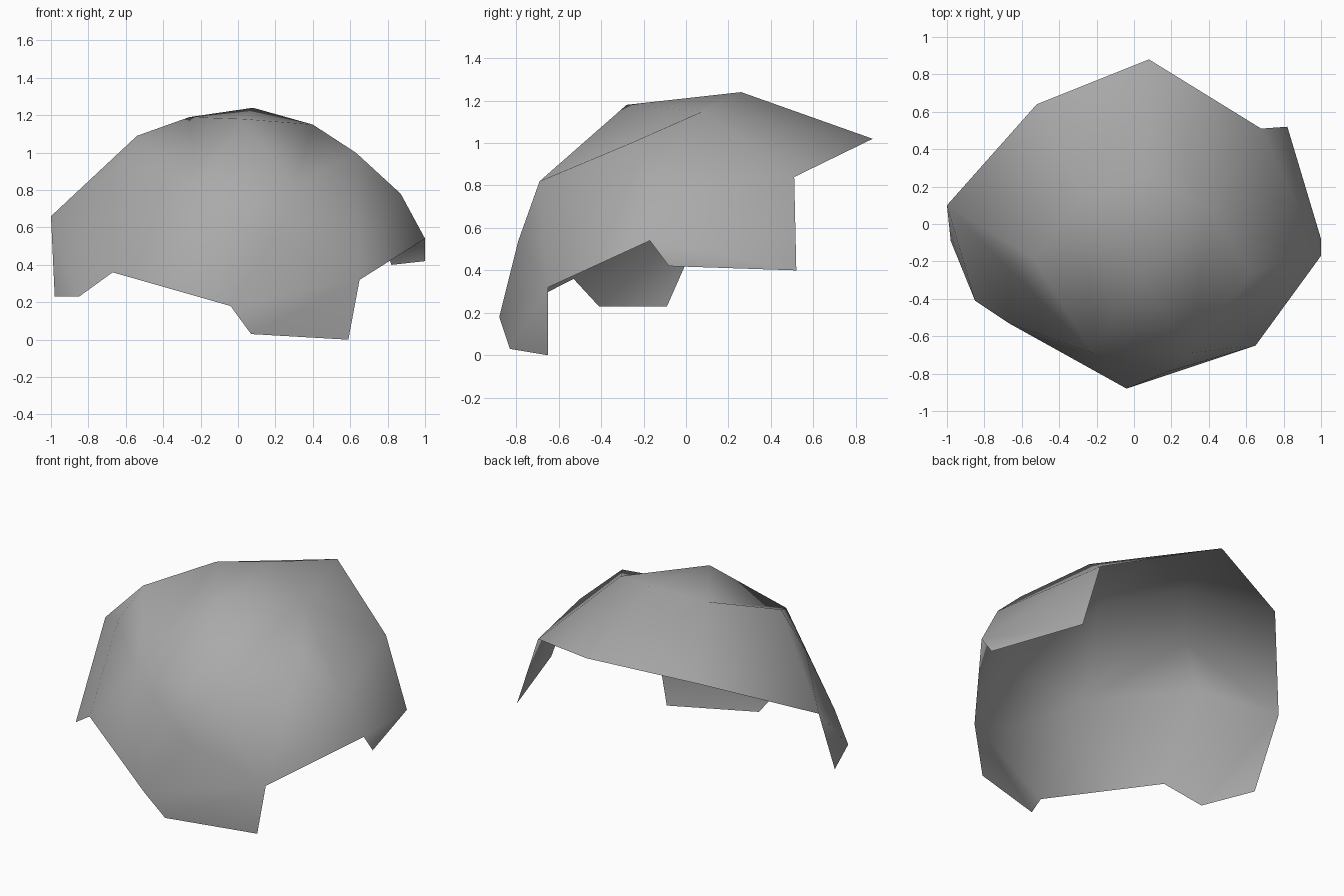
import bpy
import bmesh
from math import atan2, hypot
from mathutils import Vector
from mathutils.geometry import delaunay_2d_cdt

default_cube = bpy.data.objects.get("Cube")
if default_cube:
    bpy.data.objects.remove(default_cube, do_unlink=True)

# One plain grey for the whole shell
grey = bpy.data.materials.new("stone grey")
grey.use_nodes = True
colour = (0.4, 0.4, 0.4, 1.0)
grey.diffuse_color = colour
grey.node_tree.nodes["Principled BSDF"].inputs["Base Color"].default_value = colour

# Broken rim, running counter-clockwise seen from above
back_rim = dict(back_left=(.68, .51, .84), back_tip=(.08, .88, 1.02), back_right=(-.52, .64, .93))
right_flap = dict(right_start=(-1, .1, .66), right_low_a=(-.98, -.09, .23),
                  right_low_b=(-.85, -.41, .23), right_end=(-.67, -.53, .36))
front_flap = dict(front_start=(-.04, -.88, .18), front_low_a=(.07, -.83, .03),
                  front_low_b=(.59, -.65, 0), front_end=(.65, -.65, .32))
left_flap = dict(left_start=(1, -.17, .54), left_low_a=(1, -.08, .42), left_low_b=(.82, .52, .4))
rim = back_rim | right_flap | front_flap | left_flap

# Dome points inside the rim
crown = dict(top=(.08, .26, 1.24), crown_right=(-.26, .15, 1.19),
             crown_front=(.03, -.28, 1.18), crown_left=(.4, .08, 1.15))
shoulders = dict(shoulder_right=(-.54, -.18, 1.09), shoulder_left=(.63, -.26, 1),
                 side_right=(-.68, -.23, .85), side_left=(.87, -.18, .78))
brow = dict(brow_right=(-.22, -.69, .82), brow_left=(.3, -.69, .82), brow_low=(.18, -.79, .54))
dome = rim | crown | shoulders | brow
names = list(dome)
points = [Vector(p) for p in dome.values()]

# Creases that must follow an edge: flap hinges, then ridges of the dome
creases = [
    ("back_left", "left_start"), ("left_start", "left_low_b"),
    ("right_start", "right_end"), ("front_start", "front_end"),
    ("back_tip", "crown_left"), ("back_tip", "crown_right"),
    ("crown_right", "crown_front"), ("crown_front", "crown_left"),
    ("crown_right", "shoulder_right"), ("crown_right", "brow_right"),
    ("crown_front", "brow_right"), ("crown_left", "brow_left"),
    ("crown_front", "brow_left"), ("shoulder_left", "brow_left"),
    ("right_start", "side_right"),
]
crease_edges = [(names.index(a), names.index(b)) for a, b in creases]


def unroll(point):
    """Flatten a dome point by its angle away from the crown."""
    reach = hypot(point.x, point.y)
    angle = atan2(reach, point.z - 0.2)
    return Vector((point.x, point.y)) * (angle / reach)


# Triangulate the unrolled dome within its rim
flat = [unroll(p) for p in points]
result = delaunay_2d_cdt(flat, crease_edges, [list(range(len(rim)))], 1, 1e-5)
triangles, sources = result[2], result[3]

bm = bmesh.new()
shell_verts = [bm.verts.new(points[s[0]]) for s in sources]
for triangle in triangles:
    face = bm.faces.new([shell_verts[i] for i in triangle])
    face.smooth = True

mesh = bpy.data.meshes.new("broken_shell")
bm.to_mesh(mesh)
bm.free()
mesh.materials.append(grey)
shell = bpy.data.objects.new("broken_shell", mesh)
bpy.context.collection.objects.link(shell)
